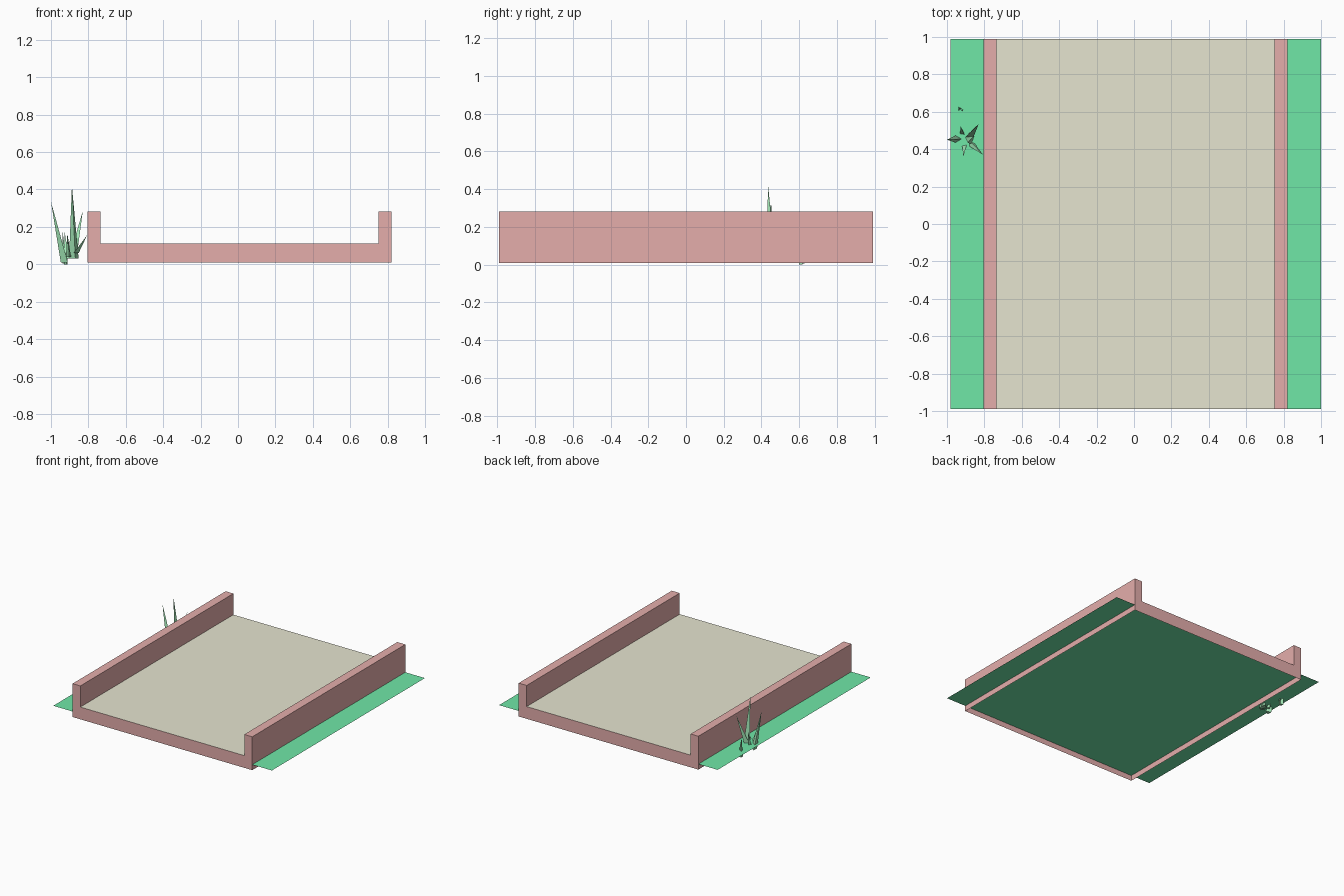
import bpy, bmesh
from mathutils import Vector
from math import cos, sin, tau

if "Cube" in bpy.data.objects:
    bpy.data.objects.remove(bpy.data.objects["Cube"])


def material(name, rgb):
    m = bpy.data.materials.new(name)
    m.diffuse_color = (*rgb, 1)
    m.use_nodes = True
    m.node_tree.nodes["Principled BSDF"].inputs["Base Color"].default_value = m.diffuse_color
    return m


def finish(bm, name, mat, normals=False):
    if normals:
        bmesh.ops.recalc_face_normals(bm, faces=bm.faces)
    me = bpy.data.meshes.new(name)
    bm.to_mesh(me)
    bm.free()
    me.materials.append(mat)
    ob = bpy.data.objects.new(name, me)
    bpy.context.collection.objects.link(ob)
    return ob


def sheet(name, x0, x1, y, z, mat):
    bm = bmesh.new()
    pts = [(x0, -y, z), (x1, -y, z), (x1, y, z), (x0, y, z)]
    bm.faces.new([bm.verts.new(p) for p in pts])
    return finish(bm, name, mat)


brick = material("brick", (0.78, 0.42, 0.41))
sand = material("sand", (0.79, 0.78, 0.63))
lawn = material("lawn", (0.16, 0.80, 0.39))
blade_green = material("blade_green", (0.36, 0.80, 0.47))
Y = 0.99

# Lawn passes under the whole path; path surface lies between the kerbs
sheet("lawn", -0.98, 1.0, Y, 0.055, lawn)
sheet("path_surface", -0.735, 0.75, Y, 0.11, sand)

# Kerb shell: U profile run along y, open underneath and at the path surface
profile = [(-0.805, 0.01), (0.822, 0.01), (0.822, 0.283), (0.75, 0.283),
           (0.75, 0.11), (-0.735, 0.11), (-0.735, 0.283), (-0.805, 0.283)]
bm = bmesh.new()
front = [bm.verts.new((x, -Y, z)) for x, z in profile]
back = [bm.verts.new((x, Y, z)) for x, z in profile]
bm.faces.new(front)
bm.faces.new(back[::-1])
for i in range(8):
    if i not in (0, 4):
        j = (i + 1) % 8
        bm.faces.new((front[j], front[i], back[i], back[j]))
finish(bm, "kerb_walls", brick)

# Grass tufts: three-sided spikes given as base, tip, base radius
blades = [
    ((-0.935, 0.455, 0.01), (-1.0, 0.45, 0.335), 0.025),
    ((-0.875, 0.455, 0.03), (-0.888, 0.435, 0.42), 0.03),
    ((-0.88, 0.47, 0.04), (-0.83, 0.535, 0.285), 0.023),
    ((-0.87, 0.43, 0.06), (-0.807, 0.37, 0.155), 0.018),
    ((-0.905, 0.42, 0.04), (-0.912, 0.36, 0.165), 0.016),
    ((-0.915, 0.48, 0.03), (-0.928, 0.525, 0.18), 0.016),
    ((-0.93, 0.615, 0.005), (-0.937, 0.62, 0.17), 0.015),
    ((-0.92, 0.61, 0.0), (-0.915, 0.605, 0.12), 0.012),
]
bm = bmesh.new()
for n, (base, tip, r) in enumerate(blades):
    ring = [bm.verts.new(Vector(base) + r * Vector((cos(a), sin(a), 0)))
            for a in (tau * k / 3 + n * 0.7 for k in range(3))]
    top = bm.verts.new(tip)
    bm.faces.new(ring[::-1])
    for k in range(3):
        bm.faces.new((ring[k], ring[(k + 1) % 3], top))
finish(bm, "grass_tufts", blade_green, True)
